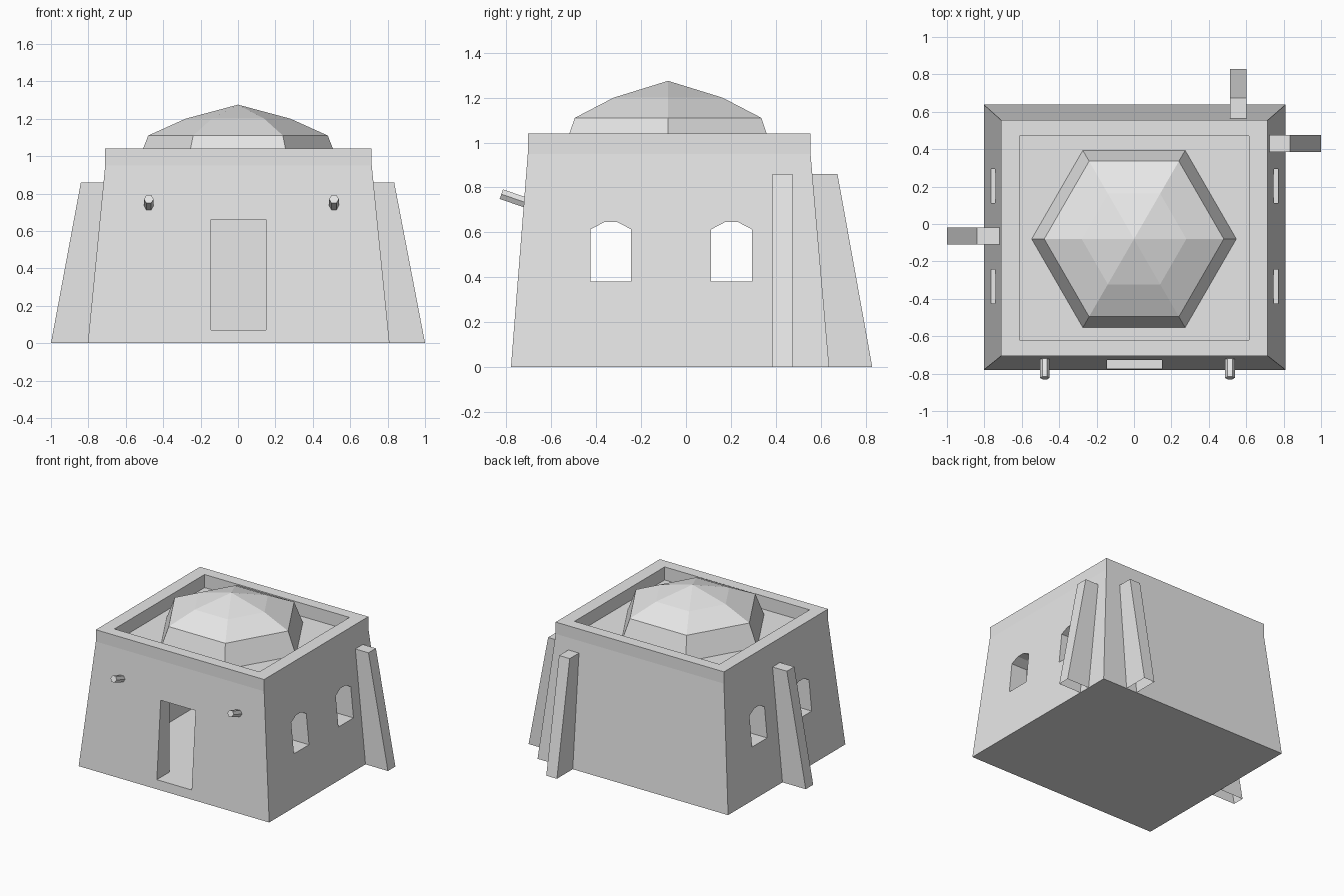
import bpy, bmesh, math
from mathutils import Vector, Matrix

cube = bpy.data.objects.get("Cube")
if cube:
    bpy.data.objects.remove(cube, do_unlink=True)

plaster = bpy.data.materials.new("pale_plaster")
plaster.use_nodes = True
GREY = (0.8, 0.8, 0.8, 1)
plaster.diffuse_color = GREY
plaster.node_tree.nodes["Principled BSDF"].inputs["Base Color"].default_value = GREY


def loft(name, rings, cap_start=True, cap_end=True):
    """Skin a list of equal-length point rings into a flat-shaded object."""
    bm = bmesh.new()
    loops = [[bm.verts.new(p) for p in ring] for ring in rings]
    for a, b in zip(loops, loops[1:]):
        for i in range(len(a)):
            j = (i + 1) % len(a)
            bm.faces.new((a[i], a[j], b[j], b[i]))
    if cap_start:
        bm.faces.new(loops[0][::-1])
    if cap_end:
        bm.faces.new(loops[-1])
    bmesh.ops.remove_doubles(bm, verts=bm.verts, dist=0.0001)
    bmesh.ops.recalc_face_normals(bm, faces=bm.faces)
    mesh = bpy.data.meshes.new(name)
    bm.to_mesh(mesh)
    bm.free()
    mesh.materials.append(plaster)
    obj = bpy.data.objects.new(name, mesh)
    bpy.context.scene.collection.objects.link(obj)
    return obj


def rect(x0, x1, y0, y1, z):
    return [(x0, y0, z), (x1, y0, z), (x1, y1, z), (x0, y1, z)]


def hexagon(r, z, cy):
    return [(r * math.cos(k * math.pi / 3), cy + r * math.sin(k * math.pi / 3), z)
            for k in range(6)]


# Battered walls, upright parapet and sunken roof
top = (-0.71, 0.715, -0.705, 0.555)
inner = (-0.612, 0.615, -0.62, 0.47)
walls = loft("walls", [rect(-0.803, 0.81, -0.78, 0.638, 0), rect(*top, 0.95),
                       rect(*top, 1.04), rect(*inner, 1.04), rect(*inner, 0.94)])

# Cutters for the room, doorway and arched windows
cutters = [
    loft("room_cutter", [rect(*inner, 0.07), rect(*inner, 0.86)]),
    loft("door_cutter", [rect(-0.145, 0.15, -0.9, -0.5, z) for z in (0.07, 0.66)]),
]
arch = [(-0.091, 0.38), (0.091, 0.38), (0.091, 0.613),
        (0.03, 0.645), (-0.03, 0.645), (-0.091, 0.613)]
for cy in (-0.335, 0.203):
    cutters.append(loft("window_cutter",
                        [[(x, cy + y, z) for y, z in arch] for x in (-0.95, 0.95)]))

for cutter in cutters:
    mod = walls.modifiers.new("opening", 'BOOLEAN')
    mod.operation = 'DIFFERENCE'
    mod.solver = 'EXACT'
    mod.object = cutter
    cutter.hide_render = True
bpy.context.view_layer.update()
carved = bpy.data.meshes.new_from_object(
    walls.evaluated_get(bpy.context.evaluated_depsgraph_get()))
walls.modifiers.clear()
walls.data = carved
carved.name = "walls"
for cutter in cutters:
    bpy.data.objects.remove(cutter, do_unlink=True)

# Six-sided dome on the roof
dome_steps = [(0.547, 0.94), (0.48, 1.11), (0.28, 1.2), (0.0, 1.275)]
loft("dome", [hexagon(r, z, -0.08) for r, z in dome_steps], False, False)


# Sloping buttresses, open underneath
def buttress(name, angle, side, wall_top, cap, foot):
    turn = Matrix.Rotation(math.radians(angle), 3, 'Z')
    base = rect(wall_top, foot, side - 0.045, side + 0.045, 0)
    head = rect(wall_top, cap, side - 0.045, side + 0.045, 0.86)
    loft(name, [[turn @ Vector(p) for p in ring] for ring in (base, head)], False)


buttress("left_buttress", 0, 0.43, 0.70, 0.835, 1.0)
buttress("right_buttress", 180, 0.065, 0.70, 0.84, 1.0)
buttress("back_buttress", 90, -0.557, 0.545, 0.675, 0.83)

# Hexagonal beam ends poking up and out of the front wall
axis = Matrix.Rotation(math.radians(71), 3, 'X')
for name, x in (("right_beam", -0.477), ("left_beam", 0.513)):
    tip = Vector((x, -0.823, 0.77))
    loft(name, [[tip + axis @ Vector(p) for p in hexagon(0.026, z, 0)]
                for z in (-0.16, 0)])
